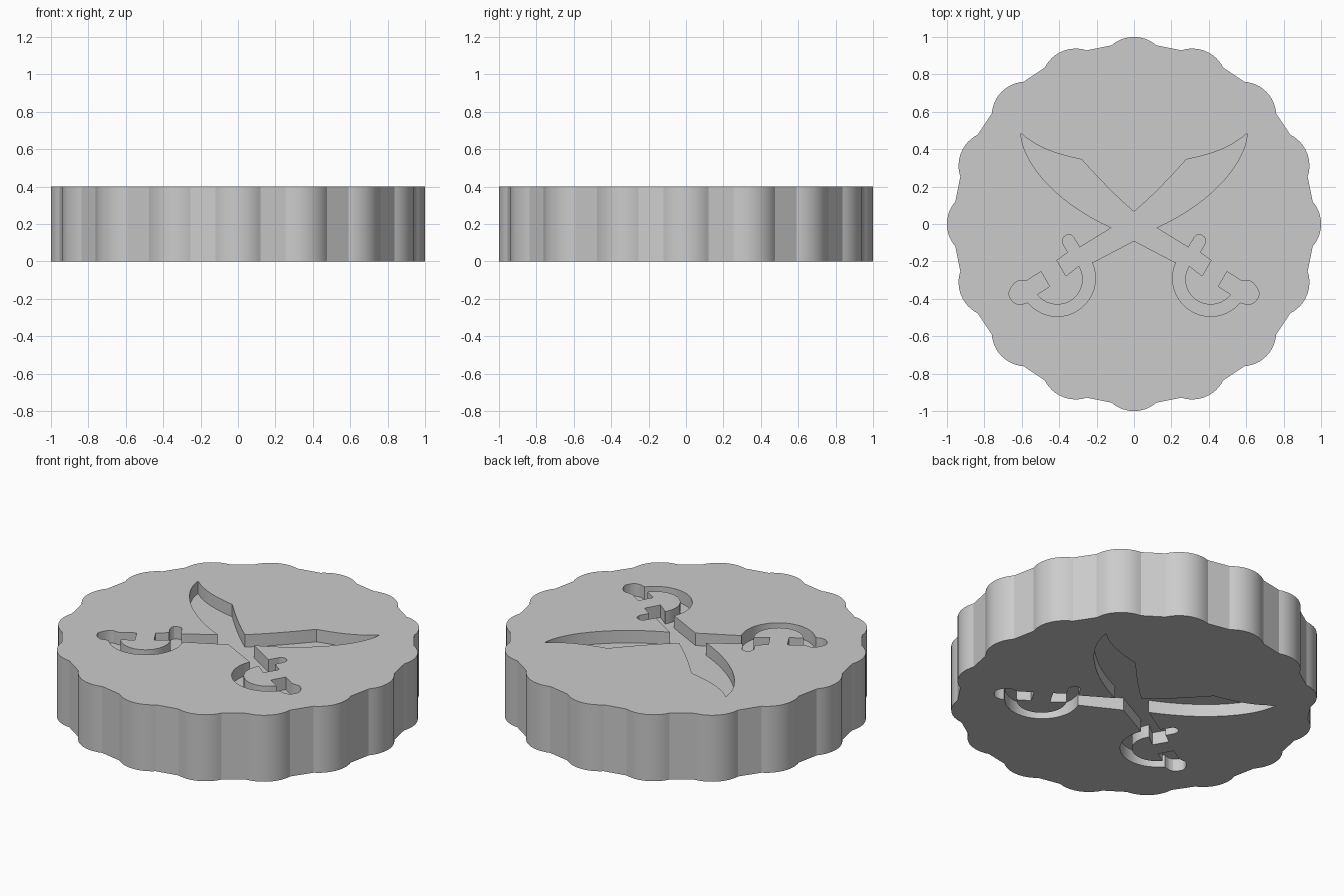
import bpy
import bmesh
from math import sin, cos, radians
from mathutils import Vector
from mathutils.geometry import interpolate_bezier

HEIGHT = 0.4
DEPTH = 0.075
LOBES = 16

cube = bpy.data.objects.get("Cube")
if cube:
    bpy.data.objects.remove(cube, do_unlink=True)

# Single plain grey
GREY = (0.6, 0.6, 0.6, 1.0)
grey = bpy.data.materials.new("plain_grey")
grey.use_nodes = True
grey.diffuse_color = GREY
grey.node_tree.nodes["Principled BSDF"].inputs["Base Color"].default_value = GREY


def arc(cx, cy, r, start, end, steps):
    angles = [radians(start + (end - start) * i / steps) for i in range(steps + 1)]
    return [(cx + r * cos(a), cy + r * sin(a)) for a in angles]


def bezier(a, b, c, d, steps=12):
    pts = [Vector((*p, 0)) for p in (a, b, c, d)]
    return [(p.x, p.y) for p in interpolate_bezier(*pts, steps + 1)]


def prism(name, outline, low, high):
    """Extrude a closed flat outline between two heights."""
    bm = bmesh.new()
    base = bm.faces.new([bm.verts.new((x, y, low)) for x, y in outline])
    top = bmesh.ops.extrude_face_region(bm, geom=[base])["geom"]
    bmesh.ops.translate(bm, vec=(0, 0, high - low),
                        verts=[v for v in top if isinstance(v, bmesh.types.BMVert)])
    bmesh.ops.recalc_face_normals(bm, faces=bm.faces)
    mesh = bpy.data.meshes.new(name)
    bm.to_mesh(mesh)
    bm.free()
    mesh.materials.append(grey)
    obj = bpy.data.objects.new(name, mesh)
    bpy.context.collection.objects.link(obj)
    return obj


# Scalloped rim: one round lobe repeated about the centre
rim = []
for k in range(LOBES):
    turn = 360 / LOBES * k
    a = radians(turn)
    rim += arc(0.816 * cos(a), 0.816 * sin(a), 0.184, turn - 41, turn + 41, 12)
disc = prism("scalloped_disc", rim, 0, HEIGHT)

# Left half of the crossed sabres, from upper crossing to lower crossing
tip, notch, crossing = (-0.605, 0.485), (-0.28, 0.345), (-0.12, -0.02)
half = bezier((0, 0.065), (-0.1, 0.15), (-0.19, 0.245), notch, 6)
half += bezier(notch, (-0.4, 0.37), (-0.51, 0.4), tip, 8)[1:]
half += bezier(tip, (-0.6, 0.35), (-0.45, 0.13), crossing, 16)[1:]
# Cross guard with rounded end
half += [(-0.29, -0.125), (-0.32, -0.077)]
half += bezier((-0.325, -0.068), (-0.34, -0.045), (-0.395, -0.06), (-0.38, -0.104), 6)
half += [(-0.353, -0.152), (-0.412, -0.195), (-0.364, -0.278)]
# Inside of the knuckle bow, then the pommel
half += arc(-0.41, -0.295, 0.136, 32, -143, 18)
half += [(-0.452, -0.334), (-0.497, -0.254), (-0.572, -0.302)]
half += bezier((-0.6, -0.305), (-0.63, -0.295), (-0.655, -0.33), (-0.668, -0.366), 6)
half += bezier((-0.668, -0.38), (-0.655, -0.42), (-0.625, -0.445), (-0.572, -0.42), 6)
# Outside of the knuckle bow, back to the blade
half += arc(-0.41, -0.29, 0.204, 221, 384, 20)
half += [(0, -0.09)]
sabres = half + [(-x, y) for x, y in reversed(half[1:-1])]

# Engrave the sabres into both flat sides
for side, low, high in (("upper", HEIGHT - DEPTH, HEIGHT + 0.1), ("lower", -0.1, DEPTH)):
    cutter = prism(side + "_sabre_cutter", sabres, low, high)
    cutter.hide_render = True
    cut = disc.modifiers.new(side + "_engraving", "BOOLEAN")
    cut.operation = "DIFFERENCE"
    cut.solver = "EXACT"
    cut.object = cutter
    bpy.context.view_layer.objects.active = disc
    bpy.ops.object.modifier_apply(modifier=cut.name)
    bpy.data.objects.remove(cutter, do_unlink=True)

# Smooth lobes and curves, crisp corners
bpy.ops.object.select_all(action="DESELECT")
disc.select_set(True)
bpy.context.view_layer.objects.active = disc
bpy.ops.object.shade_smooth_by_angle(angle=radians(20))
